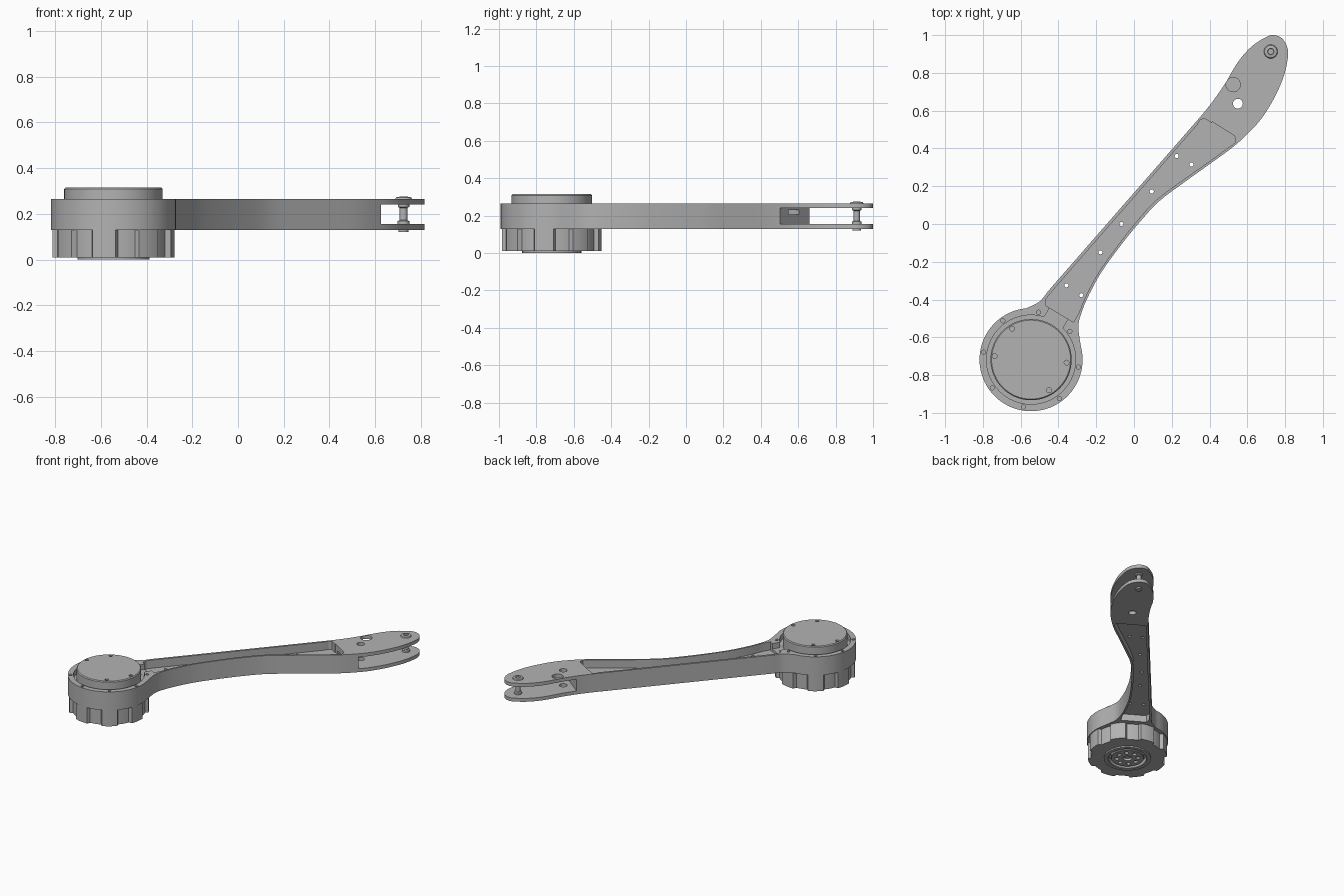
import bpy, bmesh, math
from mathutils import Vector

if "Cube" in bpy.data.objects:
    bpy.data.objects.remove(bpy.data.objects["Cube"])

HUB = Vector((-0.545, -0.718))      # housing axis
PIN = (0.724, 0.913)                # fork pin axis

grey = bpy.data.materials.new("metal_grey")
grey.diffuse_color = (0.45, 0.45, 0.45, 1)
grey.use_nodes = True
grey.node_tree.nodes["Principled BSDF"].inputs["Base Color"].default_value = grey.diffuse_color


def finish(name, bm):
    bmesh.ops.recalc_face_normals(bm, faces=bm.faces)
    me = bpy.data.meshes.new(name)
    bm.to_mesh(me)
    bm.free()
    me.materials.append(grey)
    ob = bpy.data.objects.new(name, me)
    bpy.context.collection.objects.link(ob)
    return ob


def prism(name, pts, z0, z1):
    bm = bmesh.new()
    face = bm.faces.new([bm.verts.new((p[0], p[1], z0)) for p in pts])
    ext = bmesh.ops.extrude_face_region(bm, geom=[face])
    top = [v for v in ext["geom"] if isinstance(v, bmesh.types.BMVert)]
    bmesh.ops.translate(bm, verts=top, vec=(0, 0, z1 - z0))
    return finish(name, bm)


def circle(c, r, n=24):
    return [(c[0] + r * math.cos(2 * math.pi * i / n),
             c[1] + r * math.sin(2 * math.pi * i / n)) for i in range(n)]


def polar(r, deg):
    a = math.radians(deg)
    return (HUB.x + r * math.cos(a), HUB.y + r * math.sin(a))


def lathe(name, c, profile, n=48):
    """Spin a closed (radius, z) profile round a vertical axis."""
    bm = bmesh.new()
    vs = [bm.verts.new((c[0] + r, c[1], z)) for r, z in profile]
    es = [bm.edges.new((a, b)) for a, b in zip(vs, vs[1:])]
    bmesh.ops.spin(bm, geom=vs + es, cent=(c[0], c[1], 0), axis=(0, 0, 1),
                   angle=2 * math.pi, steps=n, use_duplicate=False)
    bmesh.ops.remove_doubles(bm, verts=bm.verts, dist=1e-5)
    return finish(name, bm)


def smooth_path(pts, steps=4):
    """Catmull-Rom curve through the points."""
    p = [Vector(q) for q in pts]
    p = [2 * p[0] - p[1]] + p + [2 * p[-1] - p[-2]]
    out = []
    for a, b, c, d in zip(p, p[1:], p[2:], p[3:]):
        for i in range(steps):
            t = i / steps
            out.append(0.5 * (2 * b + (c - a) * t + (2 * a - 5 * b + 4 * c - d) * t * t
                              + (3 * b - a - 3 * c + d) * t ** 3))
    return out + [p[-2]]


def cut(ob, pts, z0, z1):
    tool = prism("cutter", pts, z0, z1)
    tool.hide_render = True
    mod = ob.modifiers.new("cut", "BOOLEAN")
    mod.operation, mod.solver, mod.object = "DIFFERENCE", "EXACT", tool
    bpy.context.view_layer.objects.active = ob
    bpy.ops.object.modifier_apply(modifier=mod.name)
    bpy.data.objects.remove(tool)


def shade(ob):
    bpy.ops.object.select_all(action="DESELECT")
    ob.select_set(True)
    bpy.context.view_layer.objects.active = ob
    bpy.ops.object.shade_smooth_by_angle(angle=math.radians(30))


# Arm body: straight left edge, rounded fork tip, curved right edge, round housing
neck = smooth_path([polar(0.273, 95), (-0.50, -0.41), (-0.45, -0.35)])
tip = smooth_path([(0.35, 0.566), (0.41, 0.64), (0.48, 0.74), (0.55, 0.857), (0.623, 0.94),
                   (0.70, 0.99), (0.74, 1.0), (0.782, 0.984), (0.81, 0.94), (0.815, 0.885),
                   (0.793, 0.783), (0.745, 0.672), (0.676, 0.56), (0.60, 0.476),
                   (0.517, 0.402), (0.40, 0.317), (0.268, 0.222), (0.135, 0.122),
                   (0.03, 0.01), (-0.077, -0.122), (-0.172, -0.254), (-0.236, -0.37),
                   (-0.273, -0.455), (-0.294, -0.53), (-0.289, -0.60), polar(0.273, 8)])
ring = [polar(0.273, 8 - 273 * i / 54) for i in range(1, 54)]
arm = prism("arm_body", neck + tip + ring, 0.13, 0.265)

# Long pockets above and below a thin web
right_wall = smooth_path([(0.50, 0.405), (0.39, 0.325), (0.255, 0.23), (0.122, 0.13),
                          (0.015, 0.015), (-0.092, -0.122), (-0.187, -0.256),
                          (-0.252, -0.375), (-0.29, -0.465), (-0.32, -0.52)])
pocket = [(-0.47, -0.43), (-0.465, -0.395), (-0.437, -0.36), (0.335, 0.525), (0.35, 0.55),
          (0.37, 0.56), (0.52, 0.47), (0.537, 0.455), (0.535, 0.43)] + right_wall
cut(arm, pocket, 0.205, 0.3)
cut(arm, pocket, 0.1, 0.18)

# Fork slot across the tip
fork_dir = Vector((0.62, 0.785))
side = Vector((0.785, -0.62))
mid = Vector((0.535, 0.575))


def slab(c, half, length):
    return [c - side * half, c + side * half,
            c + side * half + fork_dir * length, c - side * half + fork_dir * length]


cut(arm, slab(mid, 0.4, 0.7), 0.155, 0.24)

# Notch at the pocket end and cable tunnel into the fork
cut(arm, [(0.405, 0.525), (0.525, 0.45), (0.535, 0.465), (0.415, 0.54)], 0.205, 0.3)
cut(arm, slab(mid - fork_dir * 0.11, 0.045, 0.2), 0.207, 0.23)

# Holes along the web and through the fork plates
for p in [(0.226, 0.36), (0.305, 0.315), (0.094, 0.172), (-0.066, 0.0),
          (-0.178, -0.15), (-0.358, -0.325), (-0.279, -0.377)]:
    cut(arm, circle(p, 0.011, 12), 0.1, 0.3)
cut(arm, circle((0.55, 0.637), 0.026), 0.1, 0.3)
cut(arm, circle((0.525, 0.738), 0.038), 0.2, 0.3)

# Housing well, passage to the pocket, rim screw holes
cut(arm, circle(HUB, 0.236, 64), 0.225, 0.3)
cut(arm, [polar(0.2, 76), polar(0.27, 71), polar(0.31, 70),
          polar(0.31, 48), polar(0.27, 47), polar(0.2, 42)], 0.226, 0.3)
for k in range(8):
    cut(arm, circle(polar(0.254, 45 * k - 9), 0.011, 12), 0.25, 0.3)
shade(arm)

# Round cover with four screw holes
cap = lathe("housing_cap", HUB, [(0, 0.22), (0.215, 0.22), (0.215, 0.309),
                                 (0.209, 0.315), (0, 0.315)], 64)
for x, y in [(-0.1, 0.164), (-0.193, 0.018), (0.188, -0.016), (0.095, -0.162)]:
    cut(cap, circle((HUB.x + x, HUB.y + y), 0.013, 12), 0.303, 0.33)
shade(cap)

# Lower motor casing with eight lobes
lobes = []
for k in range(8):
    a = 45 * k - 9
    lobes += [polar(0.267, a + d) for d in (-11, -5.5, 0, 5.5, 11)]
    lobes += [polar(0.245, a + d) for d in (13.5, 18, 22.5, 27, 31.5)]
casing = prism("motor_casing", lobes, 0.01, 0.135)
cut(casing, circle(HUB, 0.15, 48), 0.0, 0.035)
shade(casing)

# Raised bottom ring and output flange
shade(lathe("bottom_ring", HUB, [(0.128, 0.04), (0.128, 0.004), (0.132, 0.0),
                                 (0.158, 0.0), (0.158, 0.011), (0.149, 0.011),
                                 (0.149, 0.04), (0.128, 0.04)]))
flange = lathe("output_flange", HUB, [(0, 0.04), (0.112, 0.04), (0.112, 0.008),
                                      (0.108, 0.004), (0, 0.004)])
cut(flange, circle(HUB, 0.03), -0.01, 0.02)
for k in range(8):
    cut(flange, circle(polar(0.072, 45 * k), 0.015, 12), -0.01, 0.02)
shade(flange)

# Fork pin with a low recessed head, spacers and a lower nut
shade(lathe("fork_pin", PIN, [(0, 0.121), (0.022, 0.121), (0.022, 0.131), (0.026, 0.131),
                              (0.026, 0.168), (0.017, 0.172), (0.017, 0.226),
                              (0.025, 0.23), (0.025, 0.264), (0.037, 0.264),
                              (0.033, 0.272), (0.017, 0.275), (0.015, 0.266),
                              (0, 0.266)], 32))
